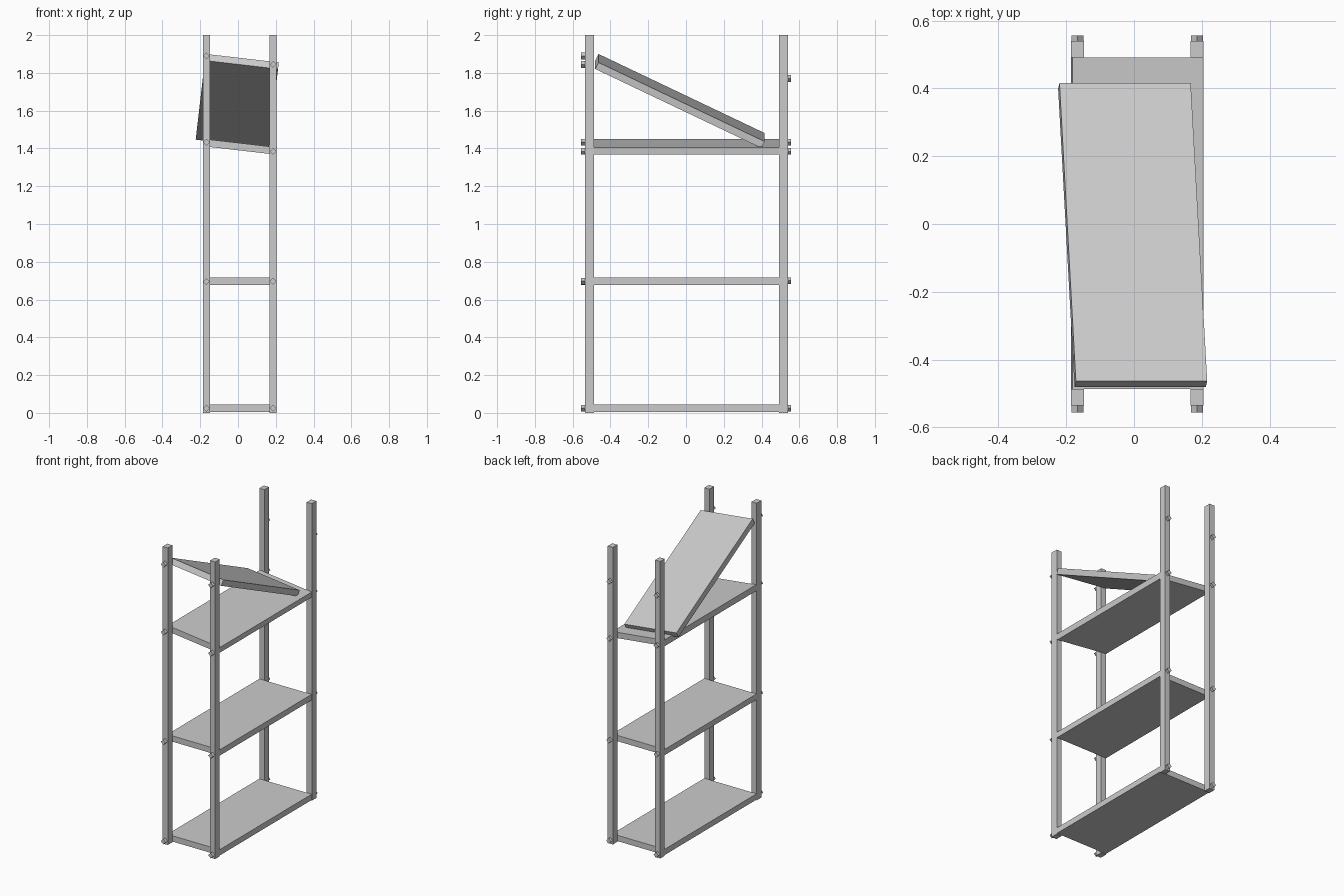
import bpy
from math import radians, pi

if "Cube" in bpy.data.objects:
    bpy.data.objects.remove(bpy.data.objects["Cube"])

TILT = radians(6.6)


def box(name, size, loc, rot=(0, 0, 0)):
    bpy.ops.mesh.primitive_cube_add(size=1, location=loc, rotation=rot)
    ob = bpy.context.object
    ob.name = name
    ob.scale = size
    return ob


def bolt(name, x, y0, y1, z):
    # four-sided head, turned so it reads as a diamond from the front
    bpy.ops.mesh.primitive_cylinder_add(vertices=4, radius=0.018, depth=abs(y1 - y0),
                                        location=(x, (y0 + y1) / 2, z),
                                        rotation=(pi / 2, 0, 0))
    bpy.context.object.name = name


# Upright posts
columns = {"left": -0.167, "right": 0.186}
rows = {"front": (-0.536, -0.487), "back": (0.492, 0.540)}
for side, x in columns.items():
    for end, (y0, y1) in rows.items():
        box(f"{end}_{side}_post", (0.038, y1 - y0, 2.0), (x, (y0 + y1) / 2, 1.0))

# Fixed shelves, the upper one leaning to the right
shelf_size = (0.39, 0.979, 0.039)
box("bottom_shelf", shelf_size, (0.0095, 0.0025, 0.0245))
box("middle_shelf", shelf_size, (0.0095, 0.0025, 0.697))
box("upper_shelf", shelf_size, (0.0095, 0.0025, 1.409), (0, TILT, 0))

# Collapsed top shelf, fallen at the back
box("fallen_shelf", (0.39, 0.976, 0.039), (-0.004, -0.032, 1.651),
    (radians(-25.6), TILT, 0))

# Bolts on the outer faces of the posts
bolt_heights = {
    ("front", "left"): (0.025, 0.695, 1.433, 1.89),
    ("front", "right"): (0.025, 0.697, 1.385, 1.845),
    ("back", "left"): (0.025, 0.70, 1.433, 1.77),
    ("back", "right"): (0.025, 0.70, 1.385, 1.77),
}
for (end, side), heights in bolt_heights.items():
    y0, y1 = (-0.557, -0.53) if end == "front" else (0.53, 0.557)
    for i, z in enumerate(heights):
        bolt(f"{end}_{side}_bolt_{i + 1}", columns[side], y0, y1, z)
